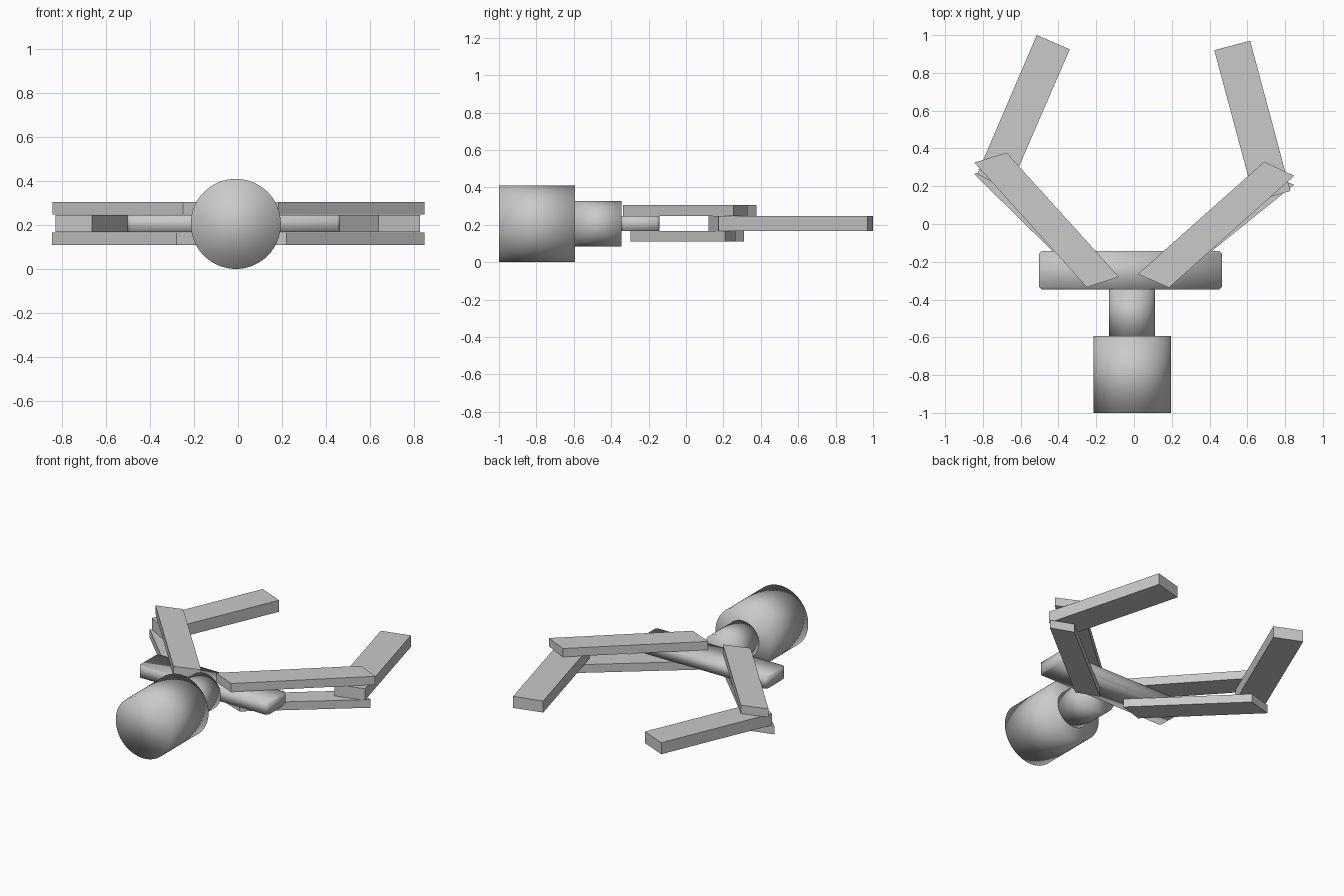
import bpy, bmesh, math
from mathutils import Matrix

if "Cube" in bpy.data.objects:
    bpy.data.objects.remove(bpy.data.objects["Cube"])

grey = bpy.data.materials.new("plain grey")
grey.diffuse_color = (0.588, 0.588, 0.588, 1)
grey.use_nodes = True
grey.node_tree.nodes["Principled BSDF"].inputs["Base Color"].default_value = grey.diffuse_color


def finish(name, bm, smooth=False):
    bmesh.ops.recalc_face_normals(bm, faces=bm.faces)
    me = bpy.data.meshes.new(name)
    bm.to_mesh(me)
    bm.free()
    me.materials.append(grey)
    for p in me.polygons:
        p.use_smooth = smooth
    ob = bpy.data.objects.new(name, me)
    bpy.context.collection.objects.link(ob)
    return ob


def plate(name, outline, z0, z1, smooth=False):
    """Flat plate: an outline in x, y raised from z0 to z1."""
    bm = bmesh.new()
    lo = [bm.verts.new((x, y, z0)) for x, y in outline]
    hi = [bm.verts.new((x, y, z1)) for x, y in outline]
    bm.faces.new(lo)
    bm.faces.new(hi)
    for i in range(len(lo)):
        bm.faces.new((lo[i - 1], lo[i], hi[i], hi[i - 1]))
    return finish(name, bm, smooth)


def rod(name, radius, y0, y1):
    """Round rod along y, shaded smoothly over its rims."""
    bm = bmesh.new()
    m = Matrix.Translation((-0.01, (y0 + y1) / 2, 0.207)) @ Matrix.Rotation(math.pi / 2, 4, 'X')
    bmesh.ops.create_cone(bm, cap_ends=True, segments=64, radius1=radius,
                          radius2=radius, depth=y1 - y0, matrix=m)
    return finish(name, bm, True)


# Round handle and neck
rod("handle", 0.205, -1.0, -0.593)
rod("neck", 0.122, -0.6, -0.345)

# Cross bar with clipped corners
c = 0.015
x0, x1, y0, y1 = -0.503, 0.465, -0.347, -0.142
plate("cross_bar", [(x0 + c, y0), (x1 - c, y0), (x1, y0 + c), (x1, y1 - c),
                    (x1 - c, y1), (x0 + c, y1), (x0, y1 - c), (x0, y0 + c)],
      0.17, 0.248, True)

# Linkage plates above and below the bar
plate("upper_link_left", [(-0.845, 0.325), (-0.675, 0.378), (-0.08, -0.28), (-0.25, -0.335)], 0.25, 0.307)
plate("upper_link_right", [(0.69, 0.33), (0.848, 0.255), (0.185, -0.337), (0.02, -0.265)], 0.25, 0.307)
plate("lower_link_left", [(-0.847, 0.265), (-0.685, 0.31), (-0.12, -0.245), (-0.28, -0.293)], 0.112, 0.168)
plate("lower_link_right", [(0.70, 0.265), (0.848, 0.208), (0.22, -0.297), (0.07, -0.24)], 0.112, 0.168)

# Gripping fingers held between the plates
plate("finger_left", [(-0.515, 1.0), (-0.34, 0.925), (-0.665, 0.175), (-0.83, 0.265)], 0.17, 0.248)
plate("finger_right", [(0.425, 0.92), (0.615, 0.97), (0.828, 0.175), (0.64, 0.12)], 0.17, 0.248)

# Rest the handle on z = 0
low = min((o.matrix_world @ v.co).z for o in bpy.data.objects for v in o.data.vertices)
for o in bpy.data.objects:
    o.location.z -= low
